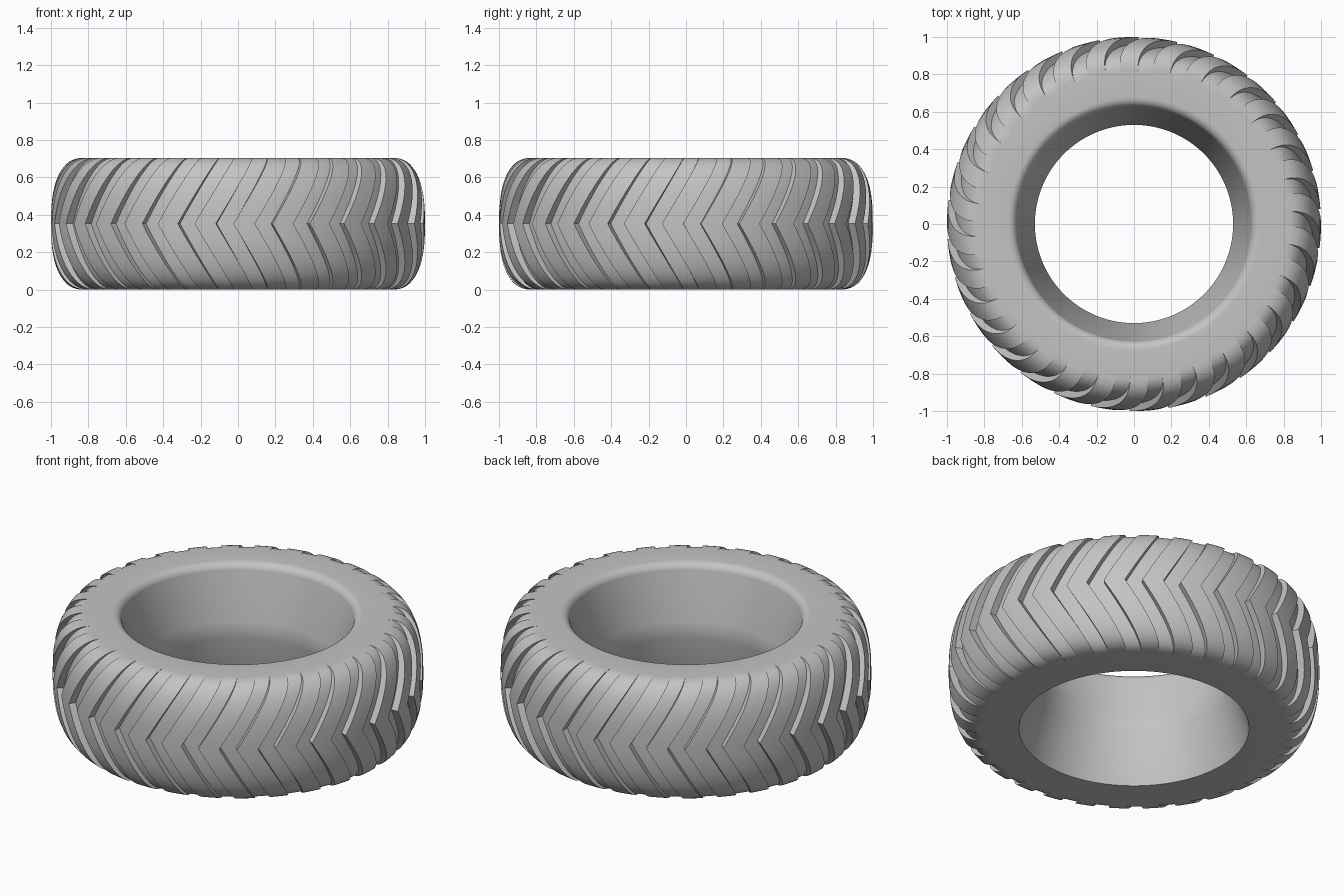
import bpy, bmesh
from math import sin, cos, pi, radians, copysign

cube = bpy.data.objects.get("Cube")
if cube:
    bpy.data.objects.remove(cube, do_unlink=True)

HALF = 0.3525          # half of the tyre width
LUGS = 30
TWIST = radians(12)    # sweep of the chevron from centre to shoulder

rubber = bpy.data.materials.new("grey_rubber")
rubber.use_nodes = True
rubber.diffuse_color = (0.55, 0.55, 0.55, 1)
rubber.node_tree.nodes["Principled BSDF"].inputs["Base Color"].default_value = (0.55, 0.55, 0.55, 1)


def shoulder(outer, inner, steps=32):
    """Rounded tread section as (radius, height from mid-plane), bottom to top."""
    pts = []
    for i in range(steps + 1):
        t = -pi / 2 + pi * i / steps
        r = inner + (outer - inner) * max(cos(t), 0) ** 0.8
        pts.append((r, HALF * copysign(abs(sin(t)) ** 0.8, t)))
    return pts


def polar(r, a, h):
    # angle zero is the front (-y), growing towards +x
    return (r * sin(a), -r * cos(a), h + HALF)


def finish(name, bm, angle):
    bmesh.ops.recalc_face_normals(bm, faces=bm.faces)
    mesh = bpy.data.meshes.new(name)
    bm.to_mesh(mesh)
    bm.free()
    mesh.materials.append(rubber)
    obj = bpy.data.objects.new(name, mesh)
    bpy.context.collection.objects.link(obj)
    bpy.ops.object.select_all(action='DESELECT')
    obj.select_set(True)
    bpy.context.view_layer.objects.active = obj
    bpy.ops.object.shade_smooth_by_angle(angle=radians(angle))


def bridge(bm, rings):
    """Join a closed series of equal-length point rows."""
    for a, b in zip(rings, rings[1:] + rings[:1]):
        n = len(a)
        for i in range(n):
            j = (i + 1) % n
            bm.faces.new((a[i], a[j], b[j], b[i]))


# Tyre body: closed section with rounded upper bead and a narrow waist inside
section = shoulder(0.96, 0.81)
for i in range(9):
    t = pi / 2 * i / 8
    section.append((0.675 - 0.05 * sin(t), HALF - 0.05 * (1 - cos(t))))
section += [(0.53, 0.05), (0.53, -0.05), (0.62, -HALF)]
bm = bmesh.new()
SEG = 180
bridge(bm, [[bm.verts.new(polar(r, 2 * pi * s / SEG, h)) for r, h in section]
            for s in range(SEG)])
finish("tyre_body", bm, 25)

# Tread lugs: chevron bars swept over the tread, rooted just inside the body
top_line = shoulder(1.0, 0.82)
root_line = shoulder(0.95, 0.80)
bm = bmesh.new()
for k in range(LUGS):
    rows = []
    for (r, h), (rr, rh) in zip(top_line, root_line):
        start = 2 * pi * k / LUGS - radians(1.4) + TWIST * abs(h) / HALF
        angles = [start + radians(a) for a in (0, 2.2, 4.4, 6.6)]
        ring = [(r, a, h) for a in angles] + [(rr, angles[3], rh * 0.995), (rr, angles[0], rh * 0.995)]
        rows.append([bm.verts.new(polar(*p)) for p in ring])
    for a, b in zip(rows, rows[1:]):
        for i in range(6):
            j = (i + 1) % 6
            bm.faces.new((a[i], a[j], b[j], b[i]))
    bm.faces.new(rows[0])
    bm.faces.new(rows[-1])
finish("tread_lugs", bm, 30)
